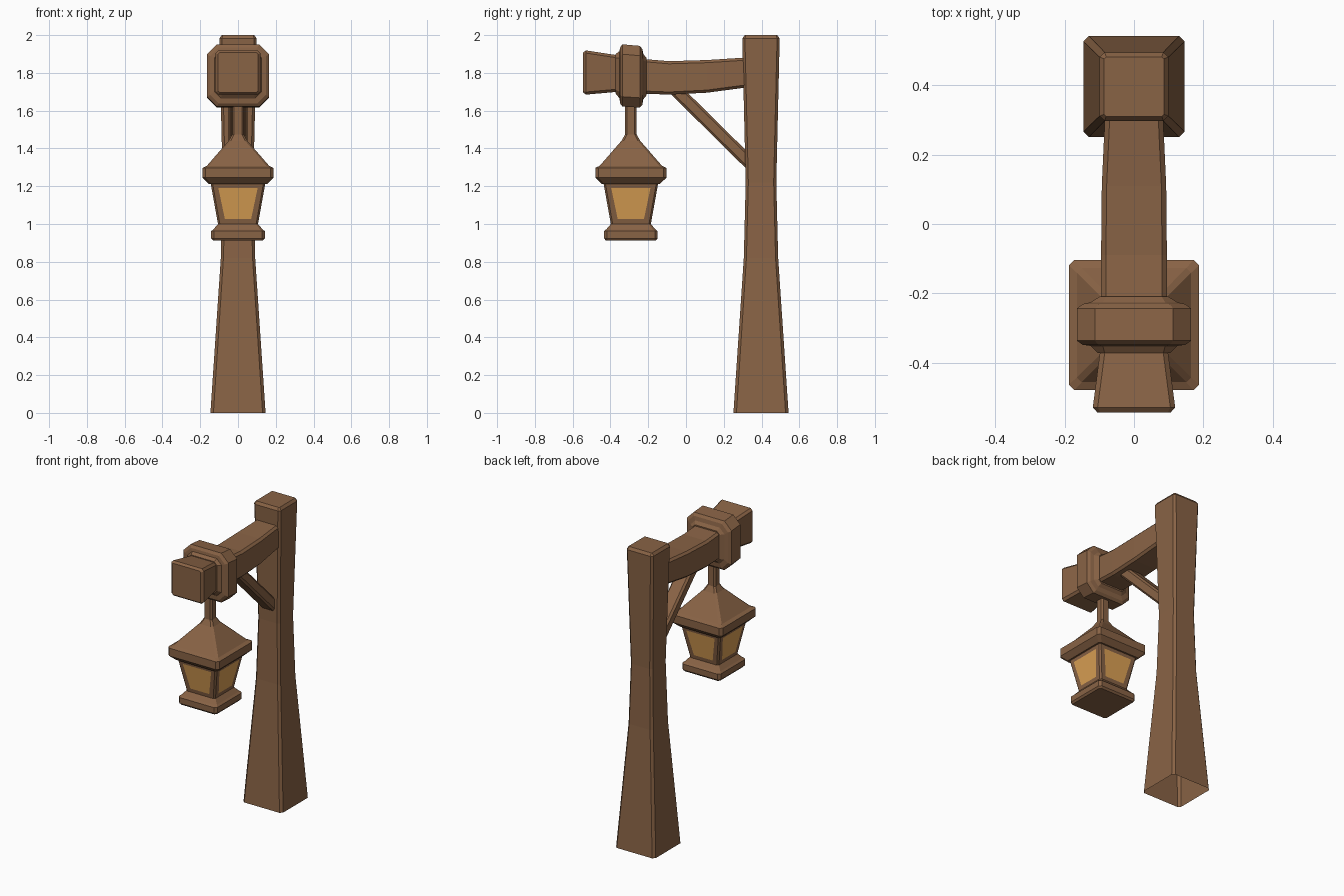
import bpy, bmesh
from mathutils import Vector

if "Cube" in bpy.data.objects:
    bpy.data.objects.remove(bpy.data.objects["Cube"])


def material(name, color):
    m = bpy.data.materials.new(name)
    m.diffuse_color = (*color, 1)
    m.use_nodes = True
    m.node_tree.nodes["Principled BSDF"].inputs["Base Color"].default_value = m.diffuse_color
    return m


WOOD = material("brown_wood", (0.25, 0.125, 0.06))
GLASS = material("amber_glass", (0.72, 0.36, 0.09))


def octagon(hx, hy, c):
    """Rectangle outline with chamfered corners."""
    return [(hx, -hy + c), (hx, hy - c), (hx - c, hy), (-hx + c, hy),
            (-hx, hy - c), (-hx, -hy + c), (-hx + c, -hy), (hx - c, -hy)]


def loft(name, rings, cap_start=True, cap_end=True, edit=None):
    """Skin a list of equal-length outlines into one object."""
    bm = bmesh.new()
    vs = [[bm.verts.new(p) for p in r] for r in rings]
    for a, b in zip(vs, vs[1:]):
        for i in range(len(a)):
            j = (i + 1) % len(a)
            bm.faces.new((a[i], a[j], b[j], b[i]))
    if cap_start:
        bm.faces.new(vs[0])
    if cap_end:
        bm.faces.new(vs[-1])
    bmesh.ops.recalc_face_normals(bm, faces=bm.faces)
    if edit:
        edit(bm)
    me = bpy.data.meshes.new(name)
    bm.to_mesh(me)
    bm.free()
    me.materials.append(WOOD)
    me.materials.append(GLASS)
    ob = bpy.data.objects.new(name, me)
    bpy.context.collection.objects.link(ob)
    return ob


def upright(y, sections):
    """Square rings stacked up z: (z, half width, chamfer)."""
    return [[(px, y + py, z) for px, py in octagon(h, h, c)] for z, h, c in sections]


def along_y(sections):
    """Rings stacked along y: (y, half width, z low, z high, chamfer)."""
    return [[(px, y, (lo + hi) / 2 + pz) for px, pz in octagon(hx, (hi - lo) / 2, c)]
            for y, hx, lo, hi, c in sections]


# post, flared at the foot and open underneath
loft("post", upright(0.397, [
    (0, 0.146, 0.016), (0.82, 0.091, 0.014), (1.22, 0.081, 0.014),
    (1.982, 0.099, 0.014), (2.0, 0.086, 0.006)]), cap_start=False)

# sagging cross beam
loft("beam", along_y([
    (-0.545, 0.105, 1.697, 1.907, 0.008), (-0.53, 0.119, 1.685, 1.919, 0.014),
    (-0.36, 0.097, 1.70, 1.893, 0.014), (-0.22, 0.095, 1.69, 1.873, 0.014),
    (-0.09, 0.095, 1.685, 1.862, 0.014), (0.11, 0.093, 1.695, 1.868, 0.014),
    (0.33, 0.083, 1.724, 1.882, 0.014)]))

# collar around the beam
loft("collar", along_y([
    (-0.372, 0.105, 1.69, 1.90, 0.02), (-0.352, 0.125, 1.665, 1.915, 0.035),
    (-0.349, 0.148, 1.638, 1.934, 0.045), (-0.337, 0.165, 1.622, 1.951, 0.052),
    (-0.244, 0.165, 1.616, 1.943, 0.052), (-0.231, 0.148, 1.632, 1.926, 0.045),
    (-0.226, 0.125, 1.66, 1.90, 0.035), (-0.21, 0.10, 1.68, 1.88, 0.02)]))

# diagonal brace from post to beam
start, end = Vector((0, 0.35, 1.31)), Vector((0, -0.065, 1.72))
side = Vector((1, 0, 0))
up = (end - start).normalized().cross(side)
loft("brace", [[p + side * a + up * b for a, b in octagon(0.05, 0.034, 0.012)]
               for p in (start, end)])

# lantern hanging under the collar
LY = -0.292
loft("lantern_roof", upright(LY, [
    (1.65, 0.03, 0.01), (1.475, 0.03, 0.01), (1.44, 0.05, 0.012),
    (1.308, 0.165, 0.014), (1.297, 0.188, 0.016), (1.245, 0.188, 0.016),
    (1.213, 0.155, 0.014)]))


def glaze(bm):
    """Inset an amber pane in each of the four wide sides."""
    sides = [f for f in bm.faces if abs(f.normal.z) < 0.5
             and max(abs(f.normal.x), abs(f.normal.y)) > 0.9]
    bmesh.ops.inset_individual(bm, faces=sides, thickness=0.04, depth=0)
    for f in sides:
        f.material_index = 1


loft("lantern_body", upright(LY, [(0.995, 0.105, 0.01), (1.217, 0.145, 0.01)]), edit=glaze)

loft("lantern_base", upright(LY, [
    (0.912, 0.132, 0.012), (0.924, 0.142, 0.015), (0.962, 0.142, 0.015),
    (0.972, 0.13, 0.014), (1.0, 0.106, 0.01)]))
